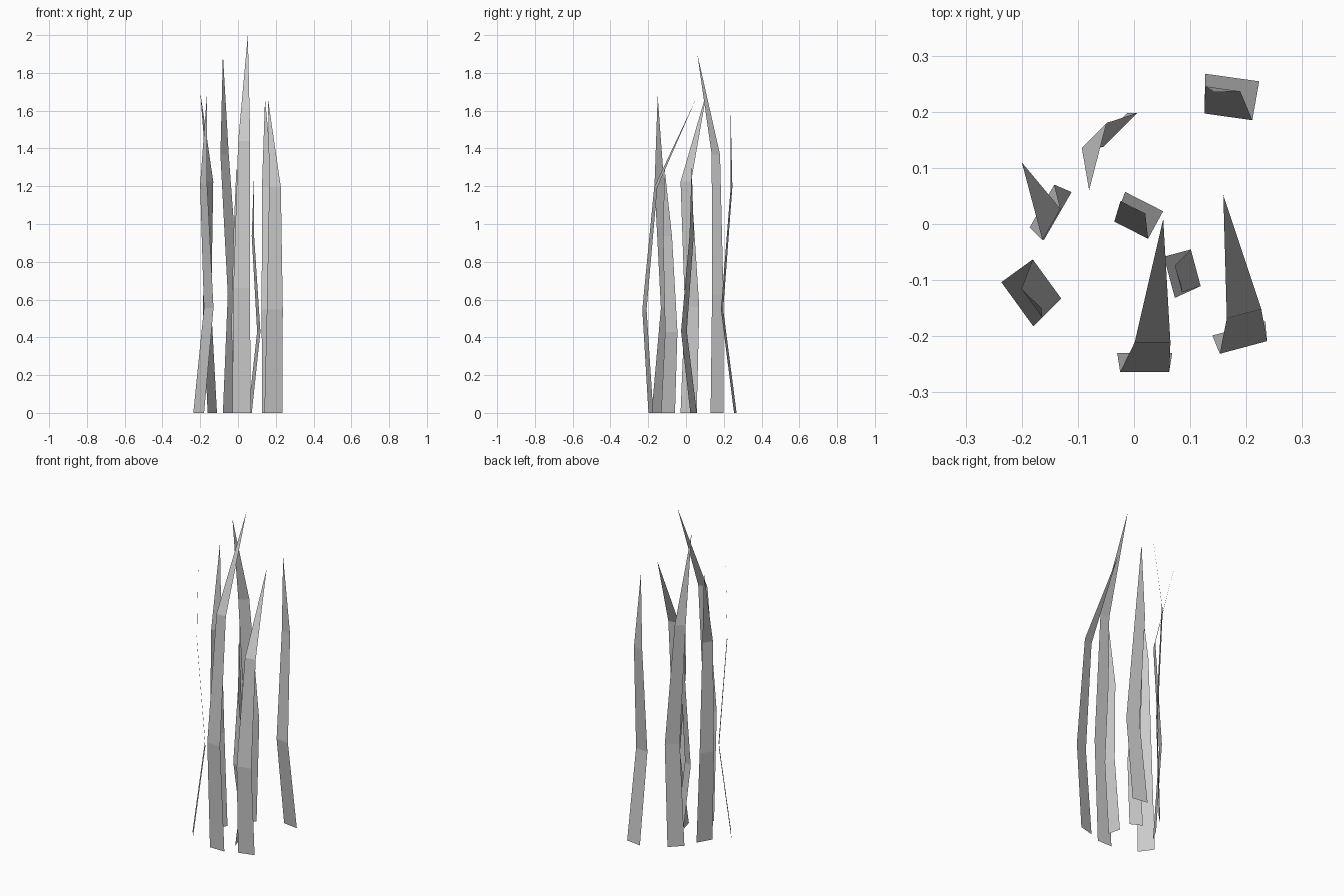
import bpy
import bmesh
from math import radians, cos, sin
from mathutils import Vector

cube = bpy.data.objects.get("Cube")
if cube:
    bpy.data.objects.remove(cube, do_unlink=True)

# One plain grey for every blade
grey = bpy.data.materials.new("blade_grey")
grey.use_nodes = True
grey.diffuse_color = (0.6, 0.6, 0.6, 1)
shader = next(n for n in grey.node_tree.nodes if n.type == 'BSDF_PRINCIPLED')
shader.inputs["Base Color"].default_value = grey.diffuse_color

# Shared blade proportions: height and width fractions at each crease
CREASE_HEIGHTS = (0, 0.33, 0.72)
CREASE_WIDTHS = (1, 0.89, 0.65)


def add_blade(name, turn, width, height, base, middle, upper, tip):
    """A flat ribbon creased twice, ending in a point."""
    bm = bmesh.new()
    across = Vector((cos(radians(turn)), sin(radians(turn)), 0)) * width / 2
    previous = None
    for centre, level, taper in zip((base, middle, upper), CREASE_HEIGHTS, CREASE_WIDTHS):
        point = Vector((*centre, level * height))
        edge = [bm.verts.new(point - across * taper), bm.verts.new(point + across * taper)]
        if previous:
            bm.faces.new((previous[0], previous[1], edge[1], edge[0]))
        previous = edge
    bm.faces.new((previous[0], previous[1], bm.verts.new((*tip, height))))

    mesh = bpy.data.meshes.new(name)
    bm.to_mesh(mesh)
    bm.free()
    mesh.materials.append(grey)
    blade = bpy.data.objects.new(name, mesh)
    bpy.context.collection.objects.link(blade)
    return blade


# Back pair
add_blade("blade_back_left", turn=-8, width=.097, height=1.66,
          base=(.175, .261), middle=(.168, .191), upper=(.158, .241), tip=(.143, .235))
add_blade("blade_back_right", turn=45, width=.096, height=1.9,
          base=(-.046, .164), middle=(-.024, .168), upper=(-.071, .158), tip=(-.08, .06))

# Middle row
add_blade("blade_side_right", turn=60, width=.099, height=1.7,
          base=(-.136, .014), middle=(-.164, .032), upper=(-.147, -.001), tip=(-.2, .11))
add_blade("blade_centre", turn=-27, width=.076, height=1.31,
          base=(.018, .04), middle=(-.005, -.011), upper=(-.002, .03), tip=(-.008, .03))
add_blade("blade_inner_left", turn=-75, width=.076, height=1.3,
          base=(.063, -.095), middle=(.11, -.078), upper=(.079, -.098), tip=(.086, -.114))

# Front row
add_blade("blade_front_right", turn=-54, width=.097, height=1.68,
          base=(-.208, -.143), middle=(-.155, -.098), upper=(-.182, -.141), tip=(-.165, -.15))
add_blade("blade_front_centre", turn=0, width=.098, height=2,
          base=(.019, -.23), middle=(.019, -.264), upper=(.033, -.211), tip=(.052, .009))
add_blade("blade_front_left", turn=15, width=.098, height=1.66,
          base=(.187, -.186), middle=(.195, -.22), upper=(.196, -.16), tip=(.159, .052))
